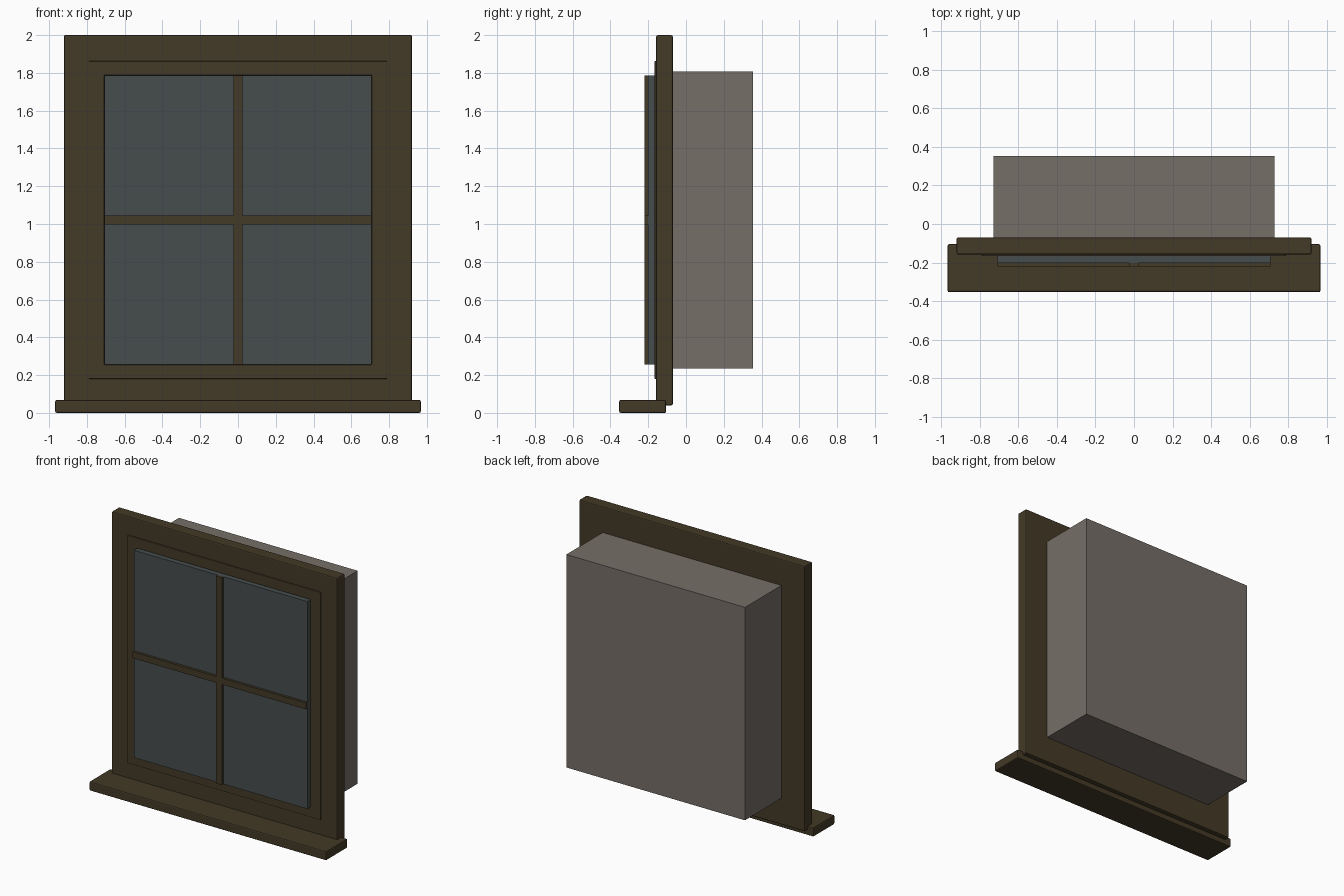
import bpy, bmesh

if "Cube" in bpy.data.objects:
    bpy.data.objects.remove(bpy.data.objects["Cube"])


def material(name, rgb):
    m = bpy.data.materials.new(name)
    m.diffuse_color = (*rgb, 1)
    m.use_nodes = True
    m.node_tree.nodes["Principled BSDF"].inputs["Base Color"].default_value = m.diffuse_color
    return m


wood = material("dark_wood", (0.056, 0.041, 0.020))
glass = material("smoky_glass", (0.062, 0.074, 0.076))
stone = material("warm_grey", (0.180, 0.158, 0.137))


def finish(name, bm, mat, bevel):
    bmesh.ops.recalc_face_normals(bm, faces=bm.faces)
    mesh = bpy.data.meshes.new(name)
    bm.to_mesh(mesh)
    bm.free()
    mesh.materials.append(mat)
    ob = bpy.data.objects.new(name, mesh)
    bpy.context.collection.objects.link(ob)
    if bevel:
        b = ob.modifiers.new("soft_edges", 'BEVEL')
        b.width, b.segments = bevel, 2
    return ob


def box(name, x, y, z, mat, bevel=0):
    """Box from (min, max) ranges."""
    bm = bmesh.new()
    bmesh.ops.create_cube(bm, size=1)
    for v in bm.verts:
        v.co = [r[0] + (c + 0.5) * (r[1] - r[0]) for c, r in zip(v.co, (x, y, z))]
    return finish(name, bm, mat, bevel)


def ring(name, outer, inner, y, mat, bevel=0):
    """Rectangular frame; outer and inner are (half width, bottom, top)."""
    bm = bmesh.new()

    def loop(size, depth):
        w, lo, hi = size
        return [bm.verts.new((a, depth, c))
                for a, c in ((-w, lo), (w, lo), (w, hi), (-w, hi))]

    loops = [loop(outer, y[0]), loop(inner, y[0]), loop(inner, y[1]), loop(outer, y[1])]
    for k in range(4):
        a, b = loops[k], loops[(k + 1) % 4]
        for i in range(4):
            j = (i + 1) % 4
            bm.faces.new((a[i], a[j], b[j], b[i]))
    return finish(name, bm, mat, bevel)


OPENING = (0.708, 0.255, 1.787)

# Outer casing, raised inner trim and sill
ring("window_casing", (0.922, 0.04, 2.0), OPENING, (-0.158, -0.07), wood, 0.008)
ring("inner_trim", (0.79, 0.18, 1.862), OPENING, (-0.166, -0.10), wood, 0.003)
box("window_sill", (-0.968, 0.968), (-0.354, -0.105), (0, 0.068), wood, 0.008)

# Glass slab and the crossed glazing bars on its face
box("glass_pane", (-0.708, 0.708), (-0.202, -0.08), (0.255, 1.787), glass)
box("vertical_bar", (-0.024, 0.024), (-0.221, -0.195), (0.255, 1.787), wood)
box("horizontal_bar", (-0.708, 0.708), (-0.220, -0.195), (0.998, 1.045), wood)

# Deep recess box behind the window
box("recess_box", (-0.73, 0.73), (-0.075, 0.354), (0.235, 1.808), stone)
